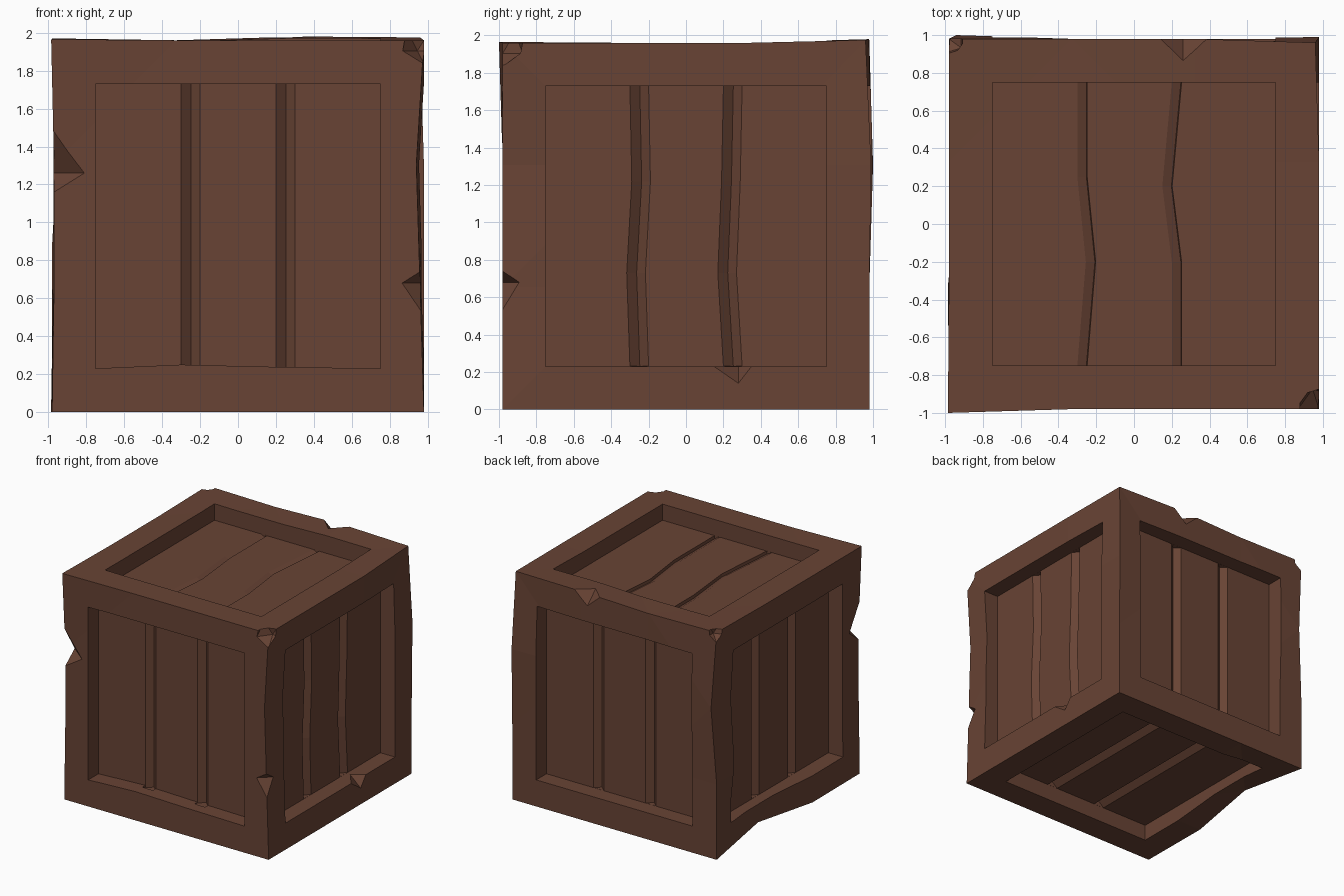
import bpy, bmesh
from mathutils import Vector, Matrix

if "Cube" in bpy.data.objects:
    bpy.data.objects.remove(bpy.data.objects["Cube"])

H = 0.98          # half size of the crate
FLOOR = 0.84      # distance of the panel boards from the centre
CENTRE = Vector((0, 0, H))

wood = bpy.data.materials.new("dark_wood")
wood.diffuse_color = (0.14, 0.057, 0.035, 1)
wood.use_nodes = True
wood.node_tree.nodes["Principled BSDF"].inputs["Base Color"].default_value = wood.diffuse_color


def to_object(bm, name):
    bmesh.ops.recalc_face_normals(bm, faces=bm.faces)
    mesh = bpy.data.meshes.new(name)
    bm.to_mesh(mesh)
    bm.free()
    ob = bpy.data.objects.new(name, mesh)
    bpy.context.collection.objects.link(ob)
    return ob


def cut(bm):
    """Subtract a bmesh solid from the crate."""
    cutter = to_object(bm, "cutter")
    cutter.hide_render = True
    mod = crate.modifiers.new("cut", 'BOOLEAN')
    mod.operation, mod.solver, mod.object = 'DIFFERENCE', 'EXACT', cutter
    bpy.context.view_layer.objects.active = crate
    bpy.ops.object.modifier_apply(modifier=mod.name)
    bpy.data.objects.remove(cutter)


def loft(sections):
    """Closed solid through matching cross-sections."""
    bm = bmesh.new()
    rings = [[bm.verts.new(p) for p in s] for s in sections]
    n = len(rings[0])
    for a, b in zip(rings, rings[1:]):
        for i in range(n):
            j = (i + 1) % n
            bm.faces.new((a[i], a[j], b[j], b[i]))
    bm.faces.new(rings[0])
    bm.faces.new(rings[-1])
    bmesh.ops.triangulate(bm, faces=bm.faces)
    return bm


def chip(end_a, end_b, p, q):
    """Notch across an edge; p and q lie on the two neighbouring faces."""
    pts = [Vector(v) for v in (end_a, end_b, p, q)]
    mid = (pts[2] + pts[3]) / 2
    bm = bmesh.new()
    vs = [bm.verts.new(mid + (v - mid) * 1.5) for v in pts]
    bmesh.ops.convex_hull(bm, input=vs)
    cut(bm)


# Crate body: a cube in thirds with slightly warped edges
bm = bmesh.new()
bmesh.ops.create_cube(bm, size=2 * H)
bmesh.ops.subdivide_edges(bm, edges=bm.edges[:], cuts=2, use_grid_fill=True)
warp = {
    (3, -3, -1): (-.02, 0, 0), (3, -3, 1): (-.04, 0, 0),
    (-3, -3, -1): (.01, 0, 0), (-3, -3, 1): (.01, 0, 0),
    (-3, -3, 3): (-.005, -.02, .005), (3, 3, 1): (0, .01, 0),
    (-3, 3, 1): (.04, .02, 0), (3, 3, 3): (-.02, -.02, .015),
    (1, 3, 3): (0, 0, .02), (-3, 3, 3): (0, 0, .01),
    (-3, 1, -3): (.06, 0, .06), (-3, -1, -3): (-.005, 0, 0),
}
for v in bm.verts:
    key = tuple(round(c / H * 3) for c in v.co)
    v.co += Vector(warp.get(key, (0, 0, 0))) + CENTRE
bmesh.ops.triangulate(bm, faces=bm.faces)
crate = to_object(bm, "wooden_crate")
crate.data.materials.append(wood)

# Recessed panels with grooves between the boards
STRAIGHT = [(-.749, 0), (.749, 0)]
WAVY_A = [(-.749, 0), (-.25, -.017), (.24, .01), (.749, 0)]
WAVY_B = [(-.749, 0), (-.25, -.03), (.24, -.01), (.749, 0)]
TOP_A = [(-.749, 0), (-.2, .045), (.25, 0), (.749, 0)]
TOP_B = [(-.749, 0), (-.2, 0), (.2, -.05), (.749, 0)]
V_SHAPE = [(-.05, .04), (-.05, 0), (.003, -.045), (.05, 0), (.05, .04)]
STEP = [(-.05, .04), (-.05, 0), (-.002, -.025), (.002, 0), (.002, .04)]
RECT = [(-.75, -.75), (.75, -.75), (.75, .75), (-.75, .75)]
WORN = [(-.75, -.75), (-.3, -.73), (.2, -.742), (.75, -.75), (.75, .75), (-.75, .75)]

faces = [  # normal, across, panel outline, groove profile, groove paths
    ((0, -1, 0), (1, 0, 0), WORN, V_SHAPE, (STRAIGHT, STRAIGHT)),
    ((1, 0, 0), (0, 1, 0), RECT, V_SHAPE, (WAVY_A, WAVY_B)),
    ((0, 1, 0), (-1, 0, 0), RECT, V_SHAPE, (STRAIGHT, STRAIGHT)),
    ((-1, 0, 0), (0, -1, 0), RECT, V_SHAPE, (STRAIGHT, STRAIGHT)),
    ((0, 0, 1), (1, 0, 0), RECT, STEP, (TOP_A, TOP_B)),
    ((0, 0, -1), (1, 0, 0), RECT, V_SHAPE, (STRAIGHT, STRAIGHT)),
]
for normal, across, outline, profile, paths in faces:
    n, u = Vector(normal), Vector(across)
    v = n.cross(u)

    def at(a, b, c):
        return CENTRE + u * a + v * b + n * c

    cut(loft([[at(a, b, d) for a, b in outline] for d in (FLOOR, 1.2)]))
    for x, path in zip((-.25, .25), paths):
        cut(loft([[at(x + s + a, b, FLOOR + c) for a, c in profile] for b, s in path]))

# Chipped edges
chip((-.97, -.98, 1.47), (-.97, -.98, 1.16), (-.81, -.98, 1.26), (-.97, -.85, 1.26))
chip((.96, -.98, .74), (.96, -.98, .54), (.865, -.98, .68), (.97, -.885, .68))
chip((.14, .98, 1.975), (.38, .98, 1.975), (.26, .87, 1.97), (.26, .98, 1.87))
chip((.98, .15, .23), (.98, .35, .23), (.98, .28, .14), (.88, .28, .23))

# Broken top corners
for corner, r in (((.98, -.98, 1.96), .125), ((-.98, .98, 1.97), .09)):
    bm = bmesh.new()
    bmesh.ops.create_icosphere(bm, subdivisions=1, radius=r,
                               matrix=Matrix.Translation(corner))
    cut(bm)

for poly in crate.data.polygons:
    poly.use_smooth = False
    poly.material_index = 0
